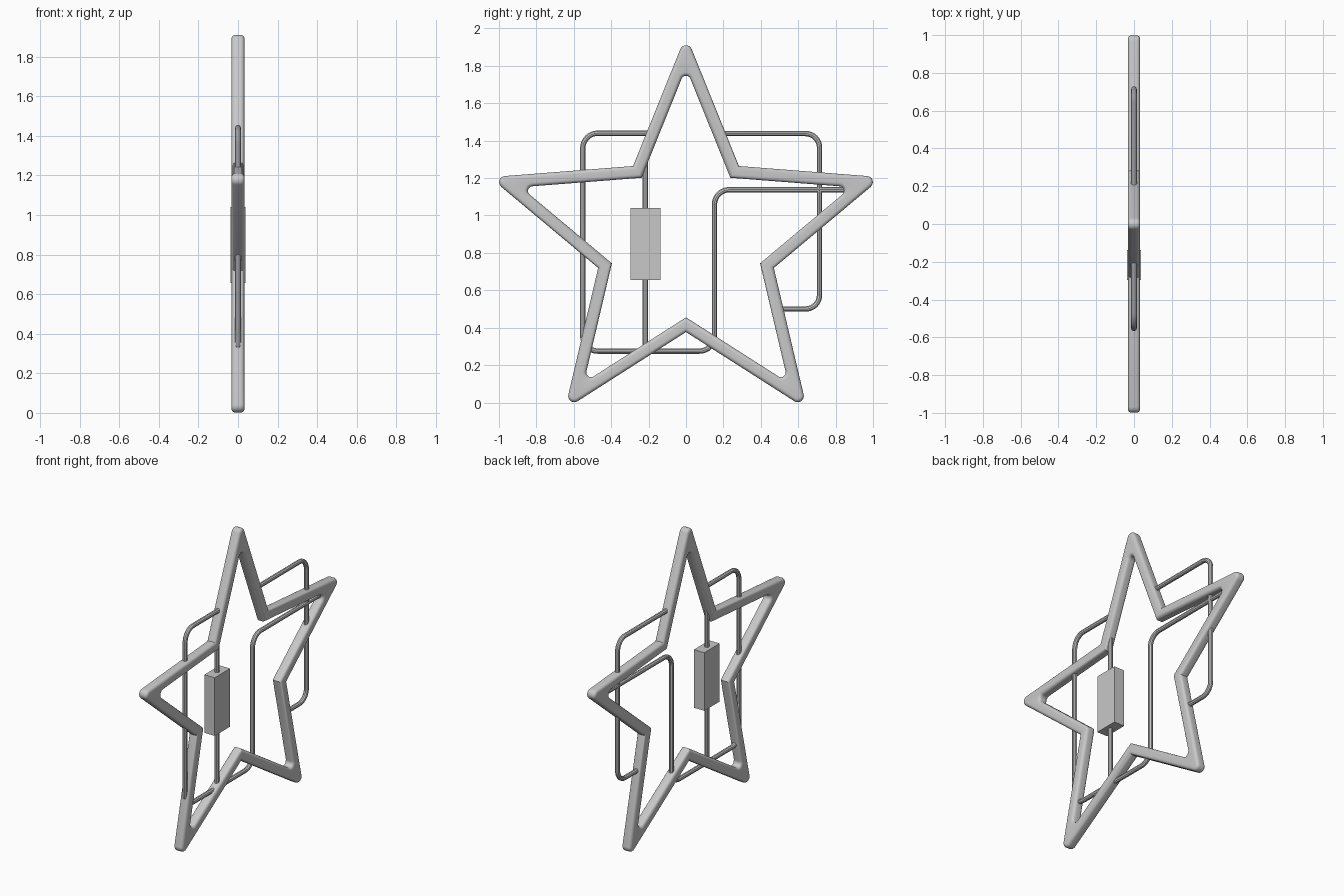
import bpy, bmesh, math
from mathutils import Vector

cube = bpy.data.objects.get("Cube")
if cube:
    bpy.data.objects.remove(cube, do_unlink=True)

grey = bpy.data.materials.new("plain_grey")
grey.use_nodes = True
GREY = (0.58, 0.58, 0.58, 1)
grey.diffuse_color = GREY
grey.node_tree.nodes["Principled BSDF"].inputs["Base Color"].default_value = GREY


def fillet(p, prev, nxt, radius, steps=8):
    """Points of an arc that rounds corner p."""
    a, b = (prev - p).normalized(), (nxt - p).normalized()
    half = a.angle(b) / 2
    centre = p + (a + b).normalized() * (radius / math.sin(half))
    reach = radius / math.tan(half)
    start = (p + a * reach - centre).normalized()
    end = (p + b * reach - centre).normalized()
    return [centre + start.slerp(end, i / steps).normalized() * radius
            for i in range(steps + 1)]


def finish(obj):
    obj.data.materials.append(grey)
    bpy.ops.object.select_all(action='DESELECT')
    bpy.context.view_layer.objects.active = obj
    obj.select_set(True)
    bpy.ops.object.shade_smooth_by_angle(angle=math.radians(35))


# Star centreline: tips on even places, notches on odd places, clockwise
half_star = [(0, 1.877), (0.26, 1.233), (0.966, 1.178), (0.433, 0.732), (0.597, 0.035)]
path = [Vector(p) for p in half_star] + [Vector((0, 0.416))]
path += [Vector((-y, z)) for y, z in reversed(half_star[1:])]
HALF, ROUND, INNER_TIP = 0.033, 0.02, 0.025


def star_loop(offset):
    """Outline at a distance from the centreline, with rounded tips."""
    n, corners = len(path), []
    for i, p in enumerate(path):
        d1 = (p - path[i - 1]).normalized()
        d2 = (path[(i + 1) % n] - p).normalized()
        n1, n2 = Vector((-d1.y, d1.x)), Vector((-d2.y, d2.x))
        corners.append(p + (n1 + n2) * (offset / (1 + n1.dot(n2))))
    radius = offset if offset > 0 else INNER_TIP + HALF + offset
    loop = []
    for i, p in enumerate(corners):
        if i % 2:
            loop.append(p)
        else:
            loop += fillet(p, corners[i - 1], corners[(i + 1) % n], radius)
    return loop


# Star frame: rounded square section swept round the star
bm = bmesh.new()
rings = []
for k, (sx, so) in enumerate([(1, 1), (1, -1), (-1, -1), (-1, 1)]):
    for j in range(6):
        t = math.pi / 2 * (j / 5 + k)
        x = sx * (HALF - ROUND) + ROUND * math.sin(t)
        offset = so * (HALF - ROUND) + ROUND * math.cos(t)
        rings.append([bm.verts.new((x, p.x, p.y)) for p in star_loop(offset)])
for a, b in zip(rings, rings[1:] + rings[:1]):
    for i in range(len(a)):
        j = (i + 1) % len(a)
        bm.faces.new((a[i], a[j], b[j], b[i]))
bmesh.ops.recalc_face_normals(bm, faces=bm.faces)
mesh = bpy.data.meshes.new("star_frame")
bm.to_mesh(mesh)
bm.free()
star = bpy.data.objects.new("star_frame", mesh)
bpy.context.collection.objects.link(star)
finish(star)


# Bent wires across the star
def wire(name, points, radius=0.015, bend=0.08):
    pts = [Vector((0, y, z)) for y, z in points]
    line = [pts[0]]
    for a, p, b in zip(pts, pts[1:], pts[2:]):
        line += fillet(p, a, b, bend)
    line.append(pts[-1])
    curve = bpy.data.curves.new(name, 'CURVE')
    curve.dimensions = '3D'
    curve.bevel_depth = radius
    curve.bevel_resolution = 3
    curve.use_fill_caps = True
    spline = curve.splines.new('POLY')
    spline.points.add(len(line) - 1)
    for q, v in zip(spline.points, line):
        q.co = (*v, 1)
    obj = bpy.data.objects.new(name, curve)
    bpy.context.collection.objects.link(obj)
    bpy.ops.object.select_all(action='DESELECT')
    bpy.context.view_layer.objects.active = obj
    obj.select_set(True)
    bpy.ops.object.convert(target='MESH')
    finish(bpy.context.object)


wire("long_wire", [(-0.18, 1.44), (-0.552, 1.44), (-0.552, 0.275),
                   (0.152, 0.275), (0.152, 1.138), (0.88, 1.138)])
wire("side_wire", [(0.18, 1.438), (0.714, 1.438), (0.714, 0.5), (0.49, 0.5)], bend=0.075)
wire("box_wire", [(-0.218, 0.28), (-0.218, 1.34)])

# Control box on the upright wire
bpy.ops.mesh.primitive_cube_add(size=1, location=(0, -0.217, 0.848))
box = bpy.context.object
box.name = "control_box"
box.scale = (0.076, 0.16, 0.384)
bpy.ops.object.transform_apply(location=False, rotation=False, scale=True)
box.data.materials.append(grey)
